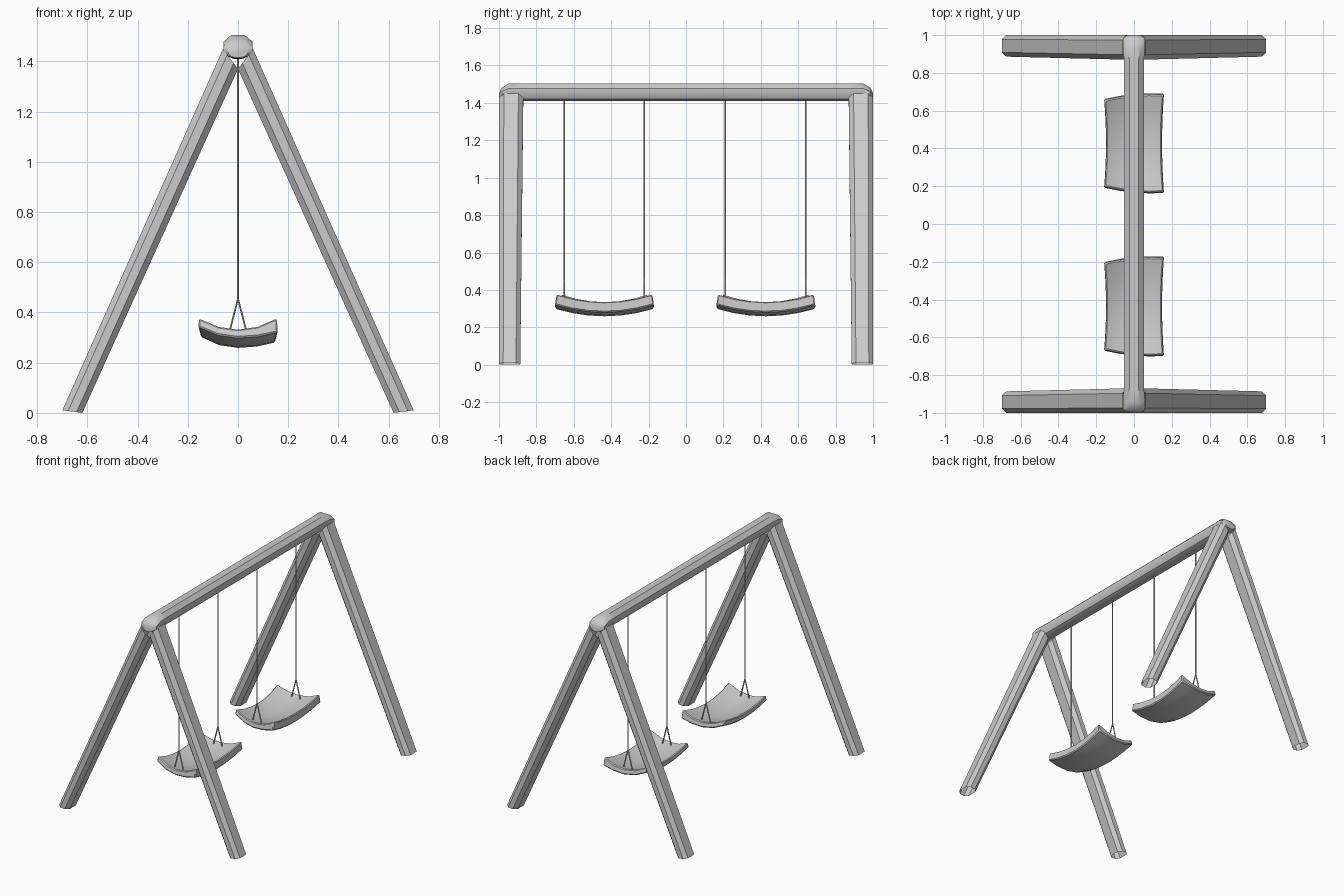
import bpy, bmesh, math
from mathutils import Vector

if "Cube" in bpy.data.objects:
    bpy.data.objects.remove(bpy.data.objects["Cube"])


def finish(name, bm, angle=35):
    bmesh.ops.recalc_face_normals(bm, faces=bm.faces)
    me = bpy.data.meshes.new(name)
    bm.to_mesh(me)
    bm.free()
    ob = bpy.data.objects.new(name, me)
    bpy.context.collection.objects.link(ob)
    bpy.ops.object.select_all(action='DESELECT')
    ob.select_set(True)
    bpy.context.view_layer.objects.active = ob
    bpy.ops.object.shade_smooth_by_angle(angle=math.radians(angle))
    return ob


def loft(bm, rings, caps=False):
    loops = [[bm.verts.new(p) for p in r] for r in rings]
    n = len(loops[0])
    for a, b in zip(loops, loops[1:]):
        for i in range(n):
            j = (i + 1) % n
            bm.faces.new((a[i], a[j], b[j], b[i]))
    if caps:
        bm.faces.new(loops[0])
        bm.faces.new(loops[-1])


def tube(bm, a, b, r, n=6):
    a, b = Vector(a), Vector(b)
    q = (b - a).to_track_quat('Z', 'Y')
    circle = [q @ Vector((r * math.cos(t), r * math.sin(t), 0))
              for t in (2 * math.pi * i / n for i in range(n))]
    loft(bm, [[p + c for c in circle] for p in (a, b)], True)


# A-frame legs: chamfered octagonal section from foot to mitred top
OCT = [(1, .6), (.42, 1), (-.42, 1), (-1, .6), (-1, -.6), (-.42, -1), (.42, -1), (1, -.6)]
LEG = [  # centre x, z, outward half vector x, z, centre y, half depth
    (.66, .005, .04, .005, .943, .057),
    (.03, 1.41, .03, .04, .935, .065),
]
for sy, end in ((-1, "front"), (1, "back")):
    for sx, side in ((-1, "left"), (1, "right")):
        bm = bmesh.new()
        loft(bm, [[(sx * (cx + u * hx), sy * (cy + v * hy), cz + u * hz) for u, v in OCT]
                  for cx, cz, hx, hz, cy, hy in LEG])
        finish(f"{end}_{side}_leg", bm)

# Top beam: chamfered top, rounded underside, bevelled ends
half = [(.025, 1.505), (.053, 1.478), (.053, 1.447), (.038, 1.42), (.015, 1.41)]
prof = half + [(-x, z) for x, z in reversed(half)]
ends = [(1, .7, .4), (.985, 1.1, .72), (.945, 1.1, 1), (.87, 1, 1)]
stations = [(-y, a, b) for y, a, b in ends] + list(reversed(ends))
bm = bmesh.new()
loft(bm, [[(x * a, y, 1.42 + (z - 1.42) * b) for x, z in prof] for y, a, b in stations], True)
finish("top_beam", bm)

# Swings: dished seat hung on two ropes, each split near the seat
for yc, name in ((-.436, "front"), (.427, "back")):
    bm = bmesh.new()
    bmesh.ops.create_grid(bm, x_segments=4, y_segments=6, size=1)
    ext = bmesh.ops.extrude_face_region(bm, geom=bm.faces[:], use_keep_orig=True)
    lower = {g for g in ext["geom"] if isinstance(g, bmesh.types.BMVert)}
    for v in bm.verts:
        u, w = v.co.x, v.co.y
        low = v in lower
        x = u * (.145 + .01 * w * w) + (.004 * u if low else 0)
        y = w * (.248 + .014 * u - .006 * u * u + .006 * (1 - u * u)) + (.008 * w if low else 0)
        z = .293 + .044 * u * u + .04 * w * w
        if low:
            z -= .034 + .022 * max(u, 0) * abs(u)
        v.co = (x, y + yc, z)
    seat = finish(name + "_seat", bm)
    bev = seat.modifiers.new("rim", 'BEVEL')
    bev.width = .006
    bev.segments = 1
    bev.limit_method = 'ANGLE'
    bev.angle_limit = math.radians(50)

    bm = bmesh.new()
    for dy in (-.216, .214):
        y = yc + dy
        tube(bm, (0, y, .45), (0, y, 1.425), .0045)
        for s in (-1, 1):
            tube(bm, (0, y, .455), (s * .036, y, .315), .004)
    finish(name + "_swing_ropes", bm)
